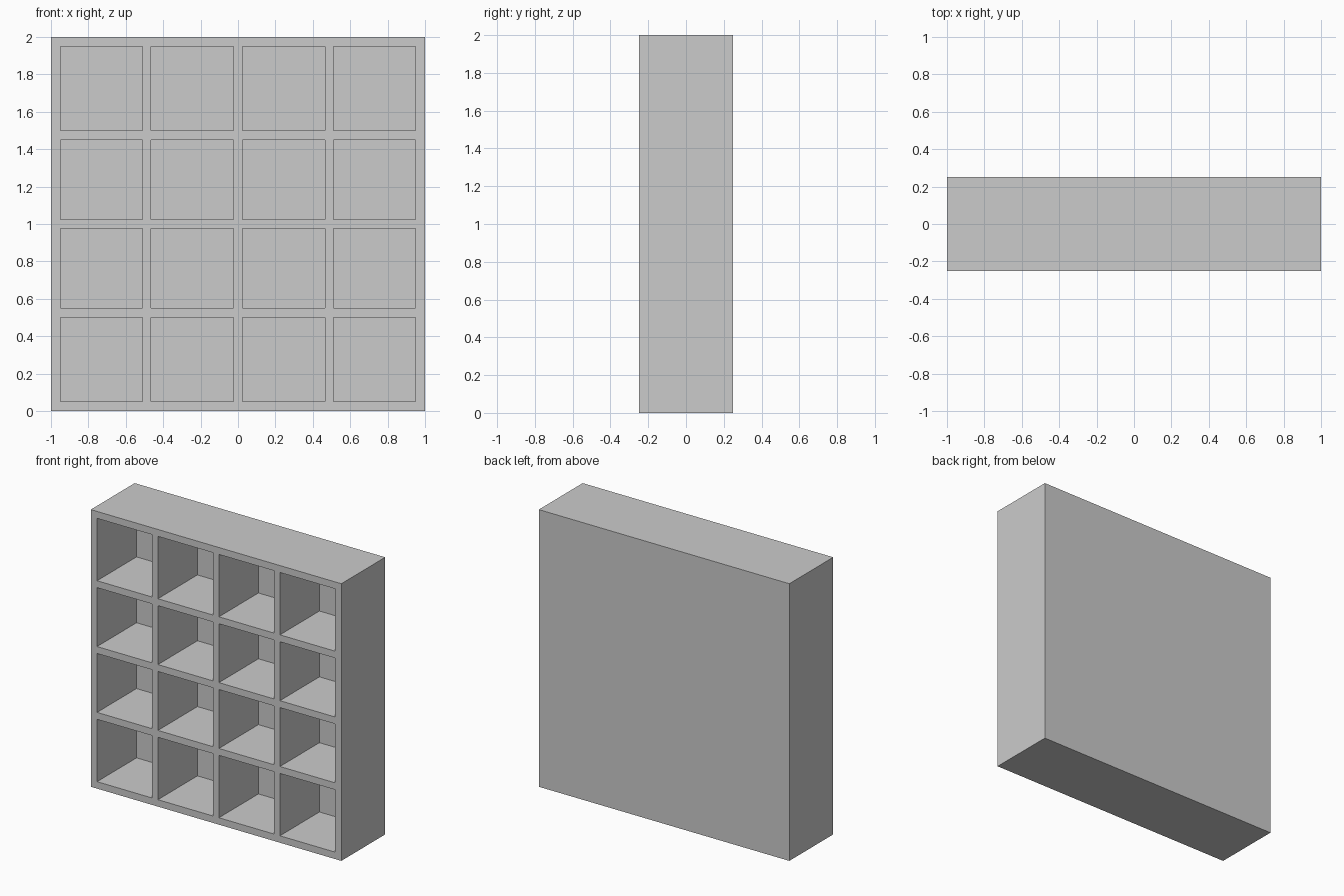
import bpy
import bmesh

if "Cube" in bpy.data.objects:
    bpy.data.objects.remove(bpy.data.objects["Cube"])

FRONT, BACK, INNER = -0.25, 0.25, 0.20   # front, back and recess floor planes
# panel / opening boundaries; odd index intervals are openings
XS = [-1, -0.95, -0.51, -0.464, -0.023, 0.023, 0.464, 0.51, 0.95, 1]
ZS = [0, 0.05, 0.50, 0.55, 0.975, 1.025, 1.45, 1.50, 1.95, 2]

bm = bmesh.new()

# Front lattice: frame, dividers and shelf edges
grid = [[bm.verts.new((x, FRONT, z)) for x in XS] for z in ZS]
openings = []
for r in range(len(ZS) - 1):
    for c in range(len(XS) - 1):
        face = bm.faces.new((grid[r][c], grid[r][c + 1],
                             grid[r + 1][c + 1], grid[r + 1][c]))
        if r % 2 and c % 2:
            openings.append(face)

# Outer sides and closed back panel
rim = [e for e in bm.edges if e.is_boundary]
sides = bmesh.ops.extrude_edge_only(bm, edges=rim)["geom"]
for v in sides:
    if isinstance(v, bmesh.types.BMVert):
        v.co.y = BACK
bmesh.ops.contextual_create(bm, geom=[e for e in bm.edges if e.is_boundary])

# Push each opening in to form a compartment
recessed = bmesh.ops.extrude_discrete_faces(bm, faces=openings)["faces"]
for face in recessed:
    for v in face.verts:
        v.co.y = INNER

bmesh.ops.recalc_face_normals(bm, faces=bm.faces)
mesh = bpy.data.meshes.new("cubby_shelf")
bm.to_mesh(mesh)
bm.free()
bpy.context.collection.objects.link(bpy.data.objects.new("cubby_shelf", mesh))
